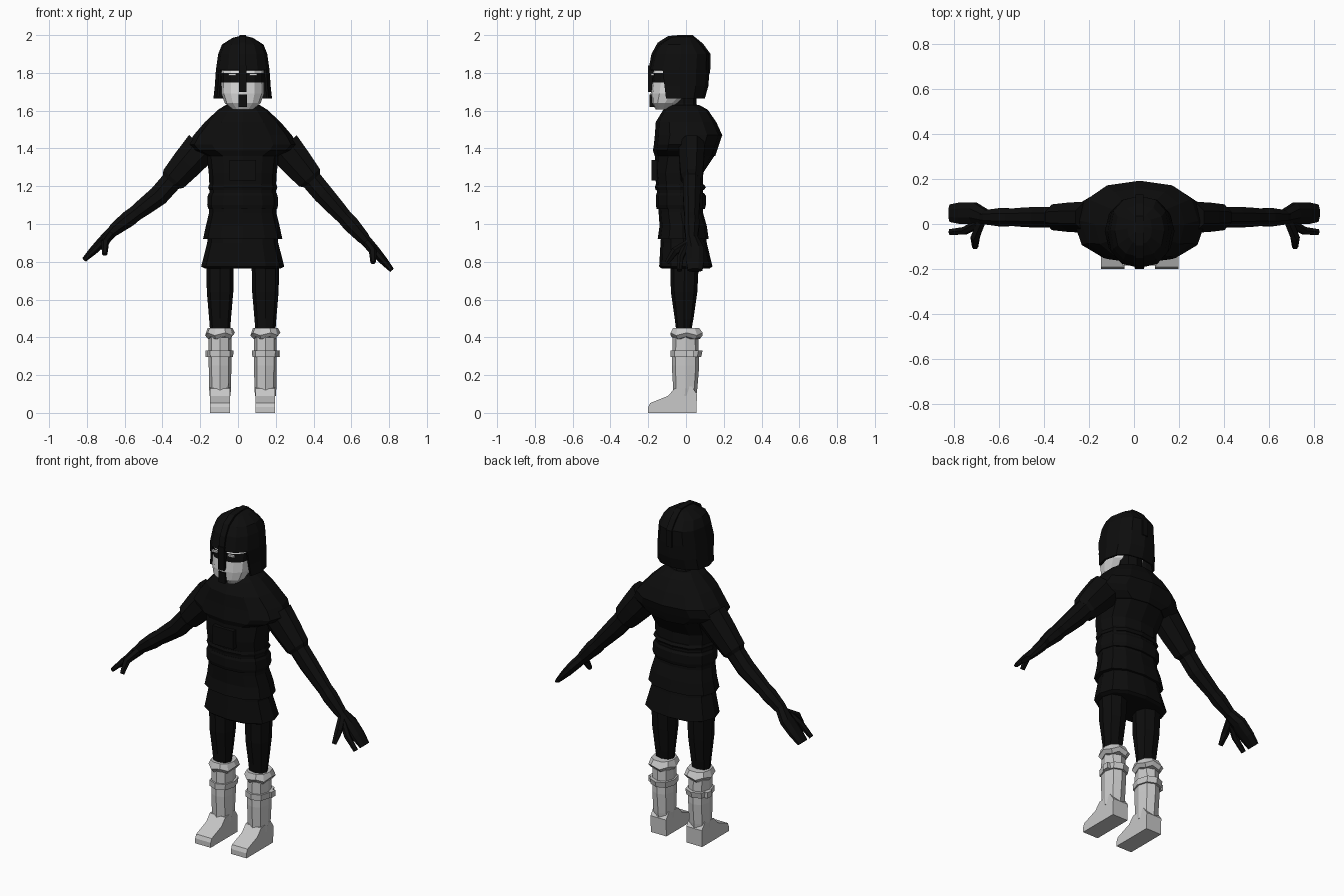
import bpy, bmesh, math
from mathutils import Vector

if "Cube" in bpy.data.objects:
    bpy.data.objects.remove(bpy.data.objects["Cube"], do_unlink=True)

CX = 0.025  # the body's own centre line


def material(name, v):
    m = bpy.data.materials.new(name)
    m.use_nodes = True
    m.diffuse_color = (v, v, v, 1)
    bsdf = m.node_tree.nodes["Principled BSDF"]
    bsdf.inputs["Base Color"].default_value = (v, v, v, 1)
    bsdf.inputs["Roughness"].default_value = 0.9
    return m


BLACK = material("black cloth", 0.004)
GREY = material("grey leather", 0.58)
PALE = material("pale skin", 0.68)


def finish(name, bm, *mats):
    bmesh.ops.recalc_face_normals(bm, faces=bm.faces)
    me = bpy.data.meshes.new(name)
    bm.to_mesh(me)
    bm.free()
    for m in mats:
        me.materials.append(m)
    ob = bpy.data.objects.new(name, me)
    bpy.context.scene.collection.objects.link(ob)
    return ob


def skin(rings, caps=True):
    """Join equal rings of points into a faceted surface."""
    bm = bmesh.new()
    rows = [[bm.verts.new(p) for p in r] for r in rings]
    n = len(rows[0])
    for a, b in zip(rows, rows[1:]):
        for i in range(n):
            j = (i + 1) % n
            bm.faces.new((a[i], a[j], b[j], b[i]))
    if caps:
        bm.faces.new(rows[0])
        bm.faces.new(rows[-1])
    return bm


def level(z, rx, front, back, cx=CX, sides=12, power=0.85):
    """Horizontal rounded section, z fixed, reaching from front to back in y."""
    pts = []
    cy, ry = (front + back) / 2, (back - front) / 2
    for i in range(sides):
        a = 2 * math.pi * i / sides
        c, s = math.cos(a), math.sin(a)
        pts.append((cx + rx * math.copysign(abs(c) ** power, c),
                    cy + ry * math.copysign(abs(s) ** power, s), z))
    return pts


def stack(name, mat, levels, **kw):
    return finish(name, skin([level(*l, **kw) for l in levels]), mat)


def tube(name, mat, path, sides=8):
    """Path of (point, y radius, other radius)."""
    rings = []
    for i, (p, ry, rn) in enumerate(path):
        d = (path[min(i + 1, len(path) - 1)][0] - path[max(i - 1, 0)][0]).normalized()
        v = d.cross(Vector((0, 1, 0))).normalized()
        u = v.cross(d)
        rings.append([p + u * ry * math.cos(2 * math.pi * (k + .5) / sides)
                      + v * rn * math.sin(2 * math.pi * (k + .5) / sides) for k in range(sides)])
    return finish(name, skin(rings), mat)


def slab(name, mat, profile, x0, x1):
    """Side outline of (y, z) points, extruded across x."""
    return finish(name, skin([[(x, y, z) for y, z in profile] for x in (x0, x1)]), mat)


def box(name, mat, x0, x1, y0, y1, z0, z1):
    return slab(name, mat, [(y0, z0), (y1, z0), (y1, z1), (y0, z1)], x0, x1)


# Body clothing
stack("shoulder_mantle", BLACK, [
    (1.36, .19, -.165, .155), (1.39, .26, -.175, .165), (1.42, .29, -.17, .175),
    (1.47, .26, -.165, .192), (1.54, .20, -.16, .16), (1.605, .13, -.12, .115),
    (1.63, .09, -.09, .07)])
stack("tunic", BLACK, [
    (.92, .21, -.15, .12), (.99, .195, -.14, .11), (1.06, .178, -.145, .09),
    (1.18, .175, -.155, .09), (1.27, .18, -.165, .09), (1.36, .19, -.165, .15),
    (1.45, .2, -.15, .15)])
stack("belt", BLACK, [(1.08, .182, -.155, .10), (1.1, .188, -.16, .105),
                      (1.15, .185, -.16, .105), (1.165, .178, -.155, .095)])
stack("waist_fold", BLACK, [(1.18, .178, -.16, .095), (1.195, .183, -.165, .105),
                            (1.21, .178, -.16, .095)])
stack("skirt", BLACK, [(.765, .2, -.13, .125), (.775, .22, -.142, .14),
                       (.9, .188, -.135, .11), (.97, .185, -.13, .1)])
box("chest_plate", BLACK, CX - .07, CX + .07, -.182, -.14, 1.23, 1.34)
stack("neck", BLACK, [(1.58, .085, -.09, .07), (1.64, .065, -.075, .055),
                      (1.74, .065, -.08, .06)], sides=8)

# Head, with a dark mask across the eyes
bm = skin([level(*l) for l in [
    (1.607, .055, -.16, -.08), (1.64, .095, -.182, -.04), (1.69, .113, -.187, .02),
    (1.75, .114, -.182, .04), (1.8, .114, -.178, .05), (1.83, .11, -.165, .05)]])
for f in bm.faces:
    f.material_index = int(1.75 < f.calc_center_median().z < 1.8)
finish("head", bm, PALE, BLACK)
for s in (1, -1):
    side = "left" if s > 0 else "right"
    box(side + "_eye_slit", PALE, CX + s * .035, CX + s * .075, -.184, -.17, 1.787, 1.797)
box("mouth_strip", BLACK, CX - .022, CX + .022, -.193, -.15, 1.62, 1.685)
box("nose_guard", BLACK, CX - .02, CX + .02, -.2, -.16, 1.7, 1.84)

# Helmet: dome with a neck curtain, open at the face
bm = skin([level(*l) for l in [
    (1.665, .155, -.165, .10), (1.73, .148, -.18, .118), (1.815, .142, -.195, .125),
    (1.9, .13, -.175, .125), (1.95, .11, -.145, .085), (1.985, .055, -.09, .05),
    (1.995, .015, -.05, .025)]], caps=False)
opening = [f for f in bm.faces
           if f.calc_center_median().z < 1.8 and f.calc_center_median().y < -.08]
bmesh.ops.delete(bm, geom=opening, context='FACES')
bmesh.ops.holes_fill(bm, edges=[e for e in bm.edges
                                if e.is_boundary and min(v.co.z for v in e.verts) > 1.99])
helmet = finish("helmet", bm, BLACK)
solid = helmet.modifiers.new("thickness", 'SOLIDIFY')
solid.thickness = 0.012
solid.offset = -1
slab("helmet_ridge", BLACK, [
    (-.2, 1.81), (-.183, 1.9), (-.15, 1.96), (-.095, 1.995), (-.04, 2.0), (.035, 2.0),
    (.09, 1.955), (.13, 1.9), (.128, 1.8), (.05, 1.8)], CX - .018, CX + .018)


# Arms and hands
def arm(side, s, shoulder, elbow, wrist, tip):
    a, b, c, d = (Vector((x, .03, z)) for x, z in (shoulder, elbow, wrist, tip))
    tube(side + "_sleeve", BLACK, [(a, .075, .10), (a.lerp(b, .35), .07, .09),
                                   (a.lerp(b, .66), .062, .077), (a.lerp(b, .72), .05, .06)])
    tube(side + "_arm", BLACK, [(a.lerp(b, .6), .05, .06), (b, .05, .058),
                                (b.lerp(c, .35), .045, .05), (b.lerp(c, .75), .035, .038)])
    tube(side + "_bracer", BLACK, [(b.lerp(c, .5), .04, .044), (b.lerp(c, .68), .045, .047),
                                   (b.lerp(c, .98), .035, .037), (c.lerp(d, .1), .032, .03)])
    off = Vector((0, .018, 0))
    tube(side + "_hand", BLACK, [(c, .034, .032), (c.lerp(d, .35) + off, .052, .03),
                                 (c.lerp(d, .7) + off, .052, .024), (d + off, .042, .014)])
    out = Vector((0, -.06, 0))
    tube(side + "_index_finger", BLACK, [(c.lerp(d, .25) + out * .5, .02, .02),
                                         (c.lerp(d, .6) + out, .019, .018),
                                         (d + out * 1.1, .015, .012)], 6)
    tube(side + "_thumb", BLACK, [(c.lerp(d, .1), .022, .022),
                                  (c + Vector((s * .05, -.09, -.07)), .022, .022),
                                  (c + Vector((s * .05, -.132, -.13)), .014, .014)], 6)


arm("left", 1, (.24, 1.41), (.45, 1.16), (.665, .925), (.815, .755))
arm("right", -1, (-.19, 1.41), (-.42, 1.15), (-.655, .97), (-.815, .81))

# Legs and boots
for s in (1, -1):
    side = "left_" if s > 0 else "right_"
    x = CX + s * .12
    stack(side + "trouser_leg", BLACK, [(.42, .052, -.05, .025), (.5, .058, -.06, .04),
                                        (.64, .07, -.08, .06), (.84, .074, -.085, .07)],
          cx=x, sides=8)
    stack(side + "boot_shaft", GREY, [(.09, .055, -.07, .055), (.13, .058, -.068, .06),
                                      (.25, .06, -.075, .07), (.41, .06, -.07, .065)],
          cx=x, sides=8)
    # Cuff hem rises and falls around the boot
    cuff = [level(z, r, f, b, cx=x, sides=10) for z, r, f, b in
            [(.39, .062, -.07, .075), (.41, .079, -.085, .092), (.45, .066, -.072, .072)]]
    for ring in cuff[:2]:
        for i in range(0, 10, 2):
            px, py, pz = ring[i]
            ring[i] = (px, py, pz + .014)
    finish(side + "boot_cuff", skin(cuff), GREY)
    stack(side + "boot_strap", GREY, [(.295, .069, -.082, .08), (.33, .071, -.083, .088)],
          cx=x, sides=8)
    box(side + "strap_buckle", GREY, x + s * .055, x + s * .078, .0, .04, .295, .33)
    slab(side + "foot", GREY, [(.055, 0), (.058, .1), (.03, .14), (-.06, .13), (-.095, .09),
                               (-.19, .052), (-.2, .03), (-.2, 0)], x - .052, x + .052)
